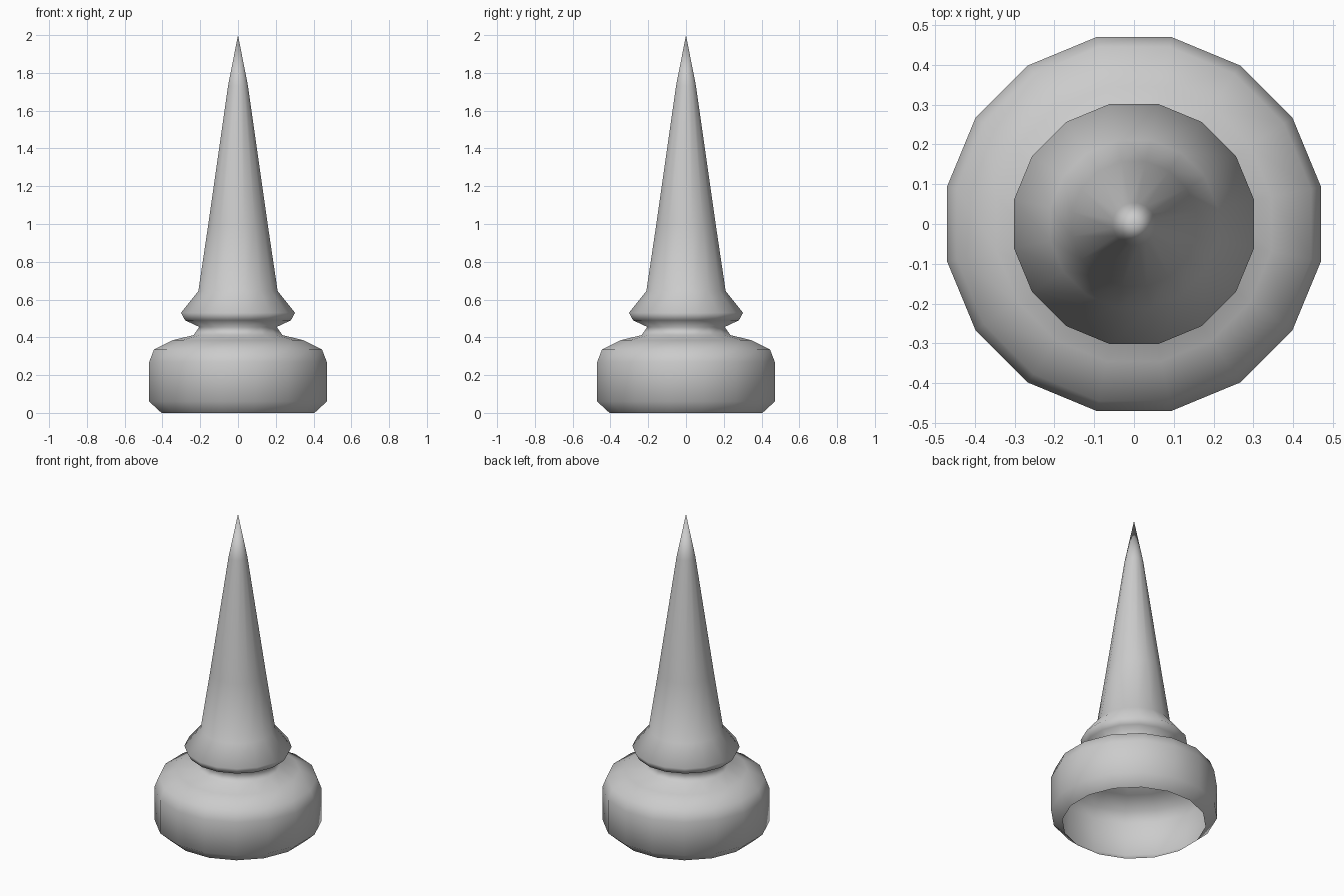
import bpy
import bmesh
import math

cube = bpy.data.objects.get("Cube")
if cube:
    bpy.data.objects.remove(cube)

SIDES = 16
STEP = math.tau / SIDES
TO_CORNER = 1 / math.cos(STEP / 2)  # flat-to-flat half width to corner radius

# Half width and height, from the open rim to just under the tip
PROFILE = [
    (0.405, 0.0), (0.47, 0.06), (0.47, 0.27), (0.445, 0.335),  # base
    (0.345, 0.385), (0.235, 0.412), (0.205, 0.455),            # shoulder, neck
    (0.28, 0.49), (0.302, 0.53), (0.21, 0.645),                # collar
    (0.157, 1.0), (0.053, 1.73),                               # spike
]
TIP = 2.0

# Single-walled lathed shell, open underneath
bm = bmesh.new()
rings = []
for width, z in PROFILE:
    r = width * TO_CORNER
    rings.append([bm.verts.new((r * math.cos((i + 0.5) * STEP),
                                r * math.sin((i + 0.5) * STEP), z))
                  for i in range(SIDES)])
for low, high in zip(rings, rings[1:]):
    for i in range(SIDES):
        j = (i + 1) % SIDES
        bm.faces.new((low[i], low[j], high[j], high[i]))

# Pointed tip
tip = bm.verts.new((0, 0, TIP))
for i in range(SIDES):
    bm.faces.new((rings[-1][i], rings[-1][(i + 1) % SIDES], tip))
for face in bm.faces:
    face.smooth = True

mesh = bpy.data.meshes.new("spiked_stud")
bm.to_mesh(mesh)
bm.free()
stud = bpy.data.objects.new("spiked_stud", mesh)
bpy.context.collection.objects.link(stud)

# Plain grey
grey = bpy.data.materials.new("light_grey")
grey.use_nodes = True
colour = (0.6, 0.6, 0.6, 1)
grey.diffuse_color = colour
grey.node_tree.nodes["Principled BSDF"].inputs["Base Color"].default_value = colour
mesh.materials.append(grey)
